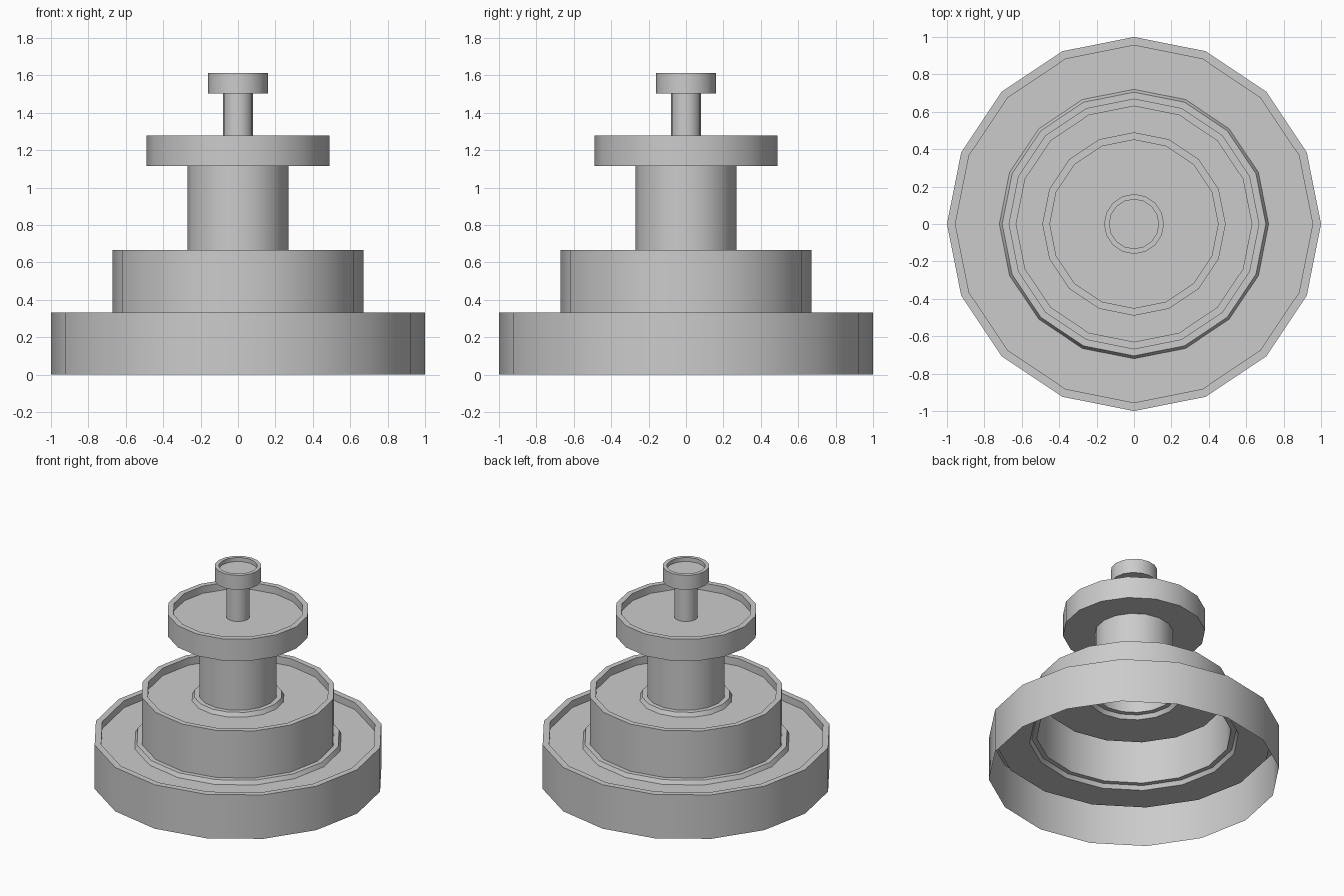
import bpy, bmesh
from math import cos, sin, pi, radians

if "Cube" in bpy.data.objects:
    bpy.data.objects.remove(bpy.data.objects["Cube"])

SIDES = 16


def lathe(name, profile, cap=False):
    """Revolve an open (radius, height) profile, listed bottom to top, around z."""
    bm = bmesh.new()
    rings = [[bm.verts.new((r * cos(2 * pi * i / SIDES), r * sin(2 * pi * i / SIDES), z))
              for i in range(SIDES)] for r, z in profile]
    for a, b in zip(rings, rings[1:]):
        for i in range(SIDES):
            j = (i + 1) % SIDES
            bm.faces.new((a[i], a[j], b[j], b[i]))
    if cap:
        bm.faces.new(rings[-1])
    mesh = bpy.data.meshes.new(name)
    bm.to_mesh(mesh)
    bm.free()
    ob = bpy.data.objects.new(name, mesh)
    bpy.context.collection.objects.link(ob)
    bpy.ops.object.select_all(action='DESELECT')
    ob.select_set(True)
    bpy.context.view_layer.objects.active = ob
    bpy.ops.object.shade_smooth_by_angle(angle=radians(30))
    return ob


def basin(r, z0, z1, rim, depth):
    """Outer wall, flat rim and inner wall of a basin."""
    return [(r, z0), (r, z1), (r - rim, z1), (r - rim, z1 - depth)]


def foot(r, z, height=0.03):
    """Raised, slightly tapered collar around the foot of the next tier."""
    return [(r + 0.05, z), (r + 0.035, z + height), (r, z + height)]


# Bottom pool, open underneath, with a collar around the second tier
lathe("lower_pool", basin(1.0, 0.0, 0.333, 0.045, 0.053) + foot(0.67, 0.28))

# Second tier pool with a collar around the column
lathe("middle_pool", basin(0.67, 0.31, 0.667, 0.04, 0.057) + foot(0.27, 0.61))

# Thick column
lathe("column", [(0.27, 0.64), (0.27, 1.115)])

# Upper bowl with flat underside
lathe("upper_bowl", [(0.27, 1.115)] + basin(0.49, 1.115, 1.28, 0.04, 0.055) + [(0.08, 1.225)])

# Thin stem
lathe("stem", [(0.08, 1.225), (0.08, 1.503)])

# Small top bowl, closed floor
lathe("top_bowl", [(0.08, 1.503)] + basin(0.16, 1.503, 1.612, 0.028, 0.03), cap=True)
